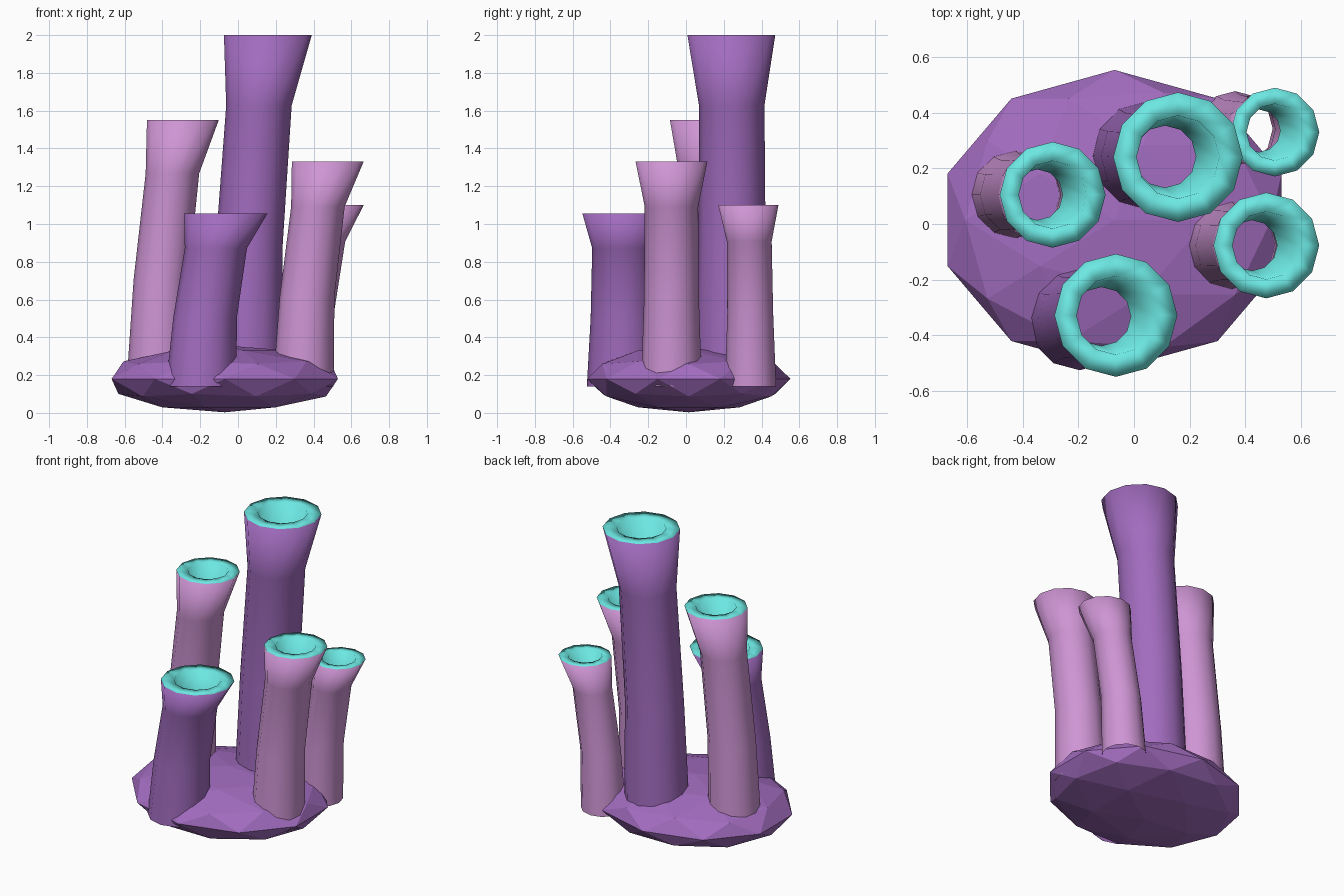
import bpy, bmesh, math
from mathutils import Matrix

if "Cube" in bpy.data.objects:
    bpy.data.objects.remove(bpy.data.objects["Cube"])


def material(name, rgb):
    m = bpy.data.materials.new(name)
    m.diffuse_color = (*rgb, 1)
    m.use_nodes = True
    m.node_tree.nodes["Principled BSDF"].inputs["Base Color"].default_value = m.diffuse_color
    return m


purple = material("purple", (0.36, 0.15, 0.52))
pink = material("pink", (0.62, 0.30, 0.66))
teal = material("teal", (0.15, 0.80, 0.76))


def make_object(name, bm, mats):
    mesh = bpy.data.meshes.new(name)
    bm.to_mesh(mesh)
    bm.free()
    for m in mats:
        mesh.materials.append(m)
    obj = bpy.data.objects.new(name, mesh)
    bpy.context.collection.objects.link(obj)
    return obj


# faceted rock base
bm = bmesh.new()
bmesh.ops.create_icosphere(bm, subdivisions=2, radius=1)
bmesh.ops.transform(bm, verts=bm.verts, matrix=Matrix.Translation((-0.07, 0.015, 0.18))
                    @ Matrix.Diagonal((0.63, 0.538, 0.177, 1)))
make_object("rock_base", bm, [purple])

SIDES = 12
Z0 = 0.14
# height fraction, share of the lean, radius factor, material of the band below
RINGS = [(0, 0, 1.0, 0), (0.4, 0.16, 0.9, 0), (0.8, 0.6, 0.88, 0), (1, 1, 1.18, 0),
         (1, 1, 0.755, 1), (0.8, 0.6, 0.565, 1)]


def tube(name, foot, top, height, r, mat):
    """Leaning flared tube with a flat rim and an inner throat."""
    bm = bmesh.new()
    prev = None
    for t, lean, k, mi in RINGS:
        cx = foot[0] + (top[0] - foot[0]) * lean
        cy = foot[1] + (top[1] - foot[1]) * lean
        z = Z0 + (height - Z0) * t
        ring = [bm.verts.new((cx + r * k * math.cos(a), cy + r * k * math.sin(a), z))
                for a in (2 * math.pi * i / SIDES for i in range(SIDES))]
        if prev:
            for i in range(SIDES):
                j = (i + 1) % SIDES
                f = bm.faces.new((prev[i], prev[j], ring[j], ring[i]))
                f.material_index = mi
                f.smooth = True
        prev = ring
    make_object(name, bm, [mat, teal])


# sponge tubes
tube("tall_tube", (0.04, 0.245), (0.158, 0.24), 2.0, 0.197, purple)
tube("left_tube", (-0.43, 0.105), (-0.292, 0.105), 1.55, 0.161, pink)
tube("front_tube", (-0.195, -0.338), (-0.065, -0.328), 1.055, 0.187, purple)
tube("right_tube", (0.345, -0.077), (0.475, -0.077), 1.33, 0.161, pink)
tube("back_right_tube", (0.363, 0.342), (0.506, 0.33), 1.10, 0.135, pink)
